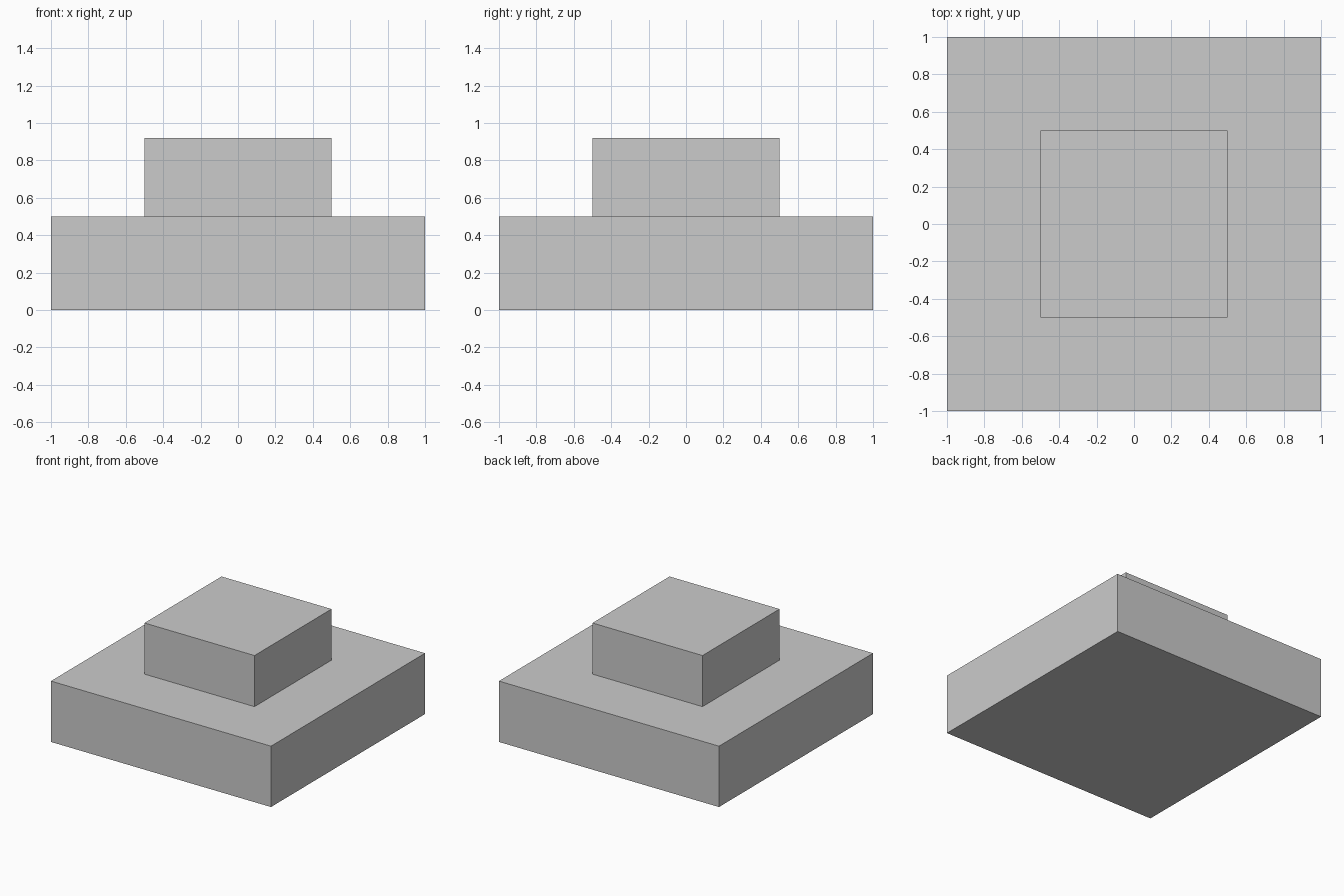
import bpy

if "Cube" in bpy.data.objects:
    bpy.data.objects.remove(bpy.data.objects["Cube"])


def block(name, width, z_bottom, z_top):
    """Square block centred on the z axis."""
    height = z_top - z_bottom
    bpy.ops.mesh.primitive_cube_add(size=1, location=(0, 0, z_bottom + height / 2))
    obj = bpy.context.object
    obj.name = name
    obj.scale = (width, width, height)
    bpy.ops.object.transform_apply(location=False, rotation=False, scale=True)
    return obj


# Wide lower slab
block("base_slab", 2.0, 0.0, 0.5)

# Smaller block resting on the slab
block("upper_block", 1.0, 0.5, 0.92)
